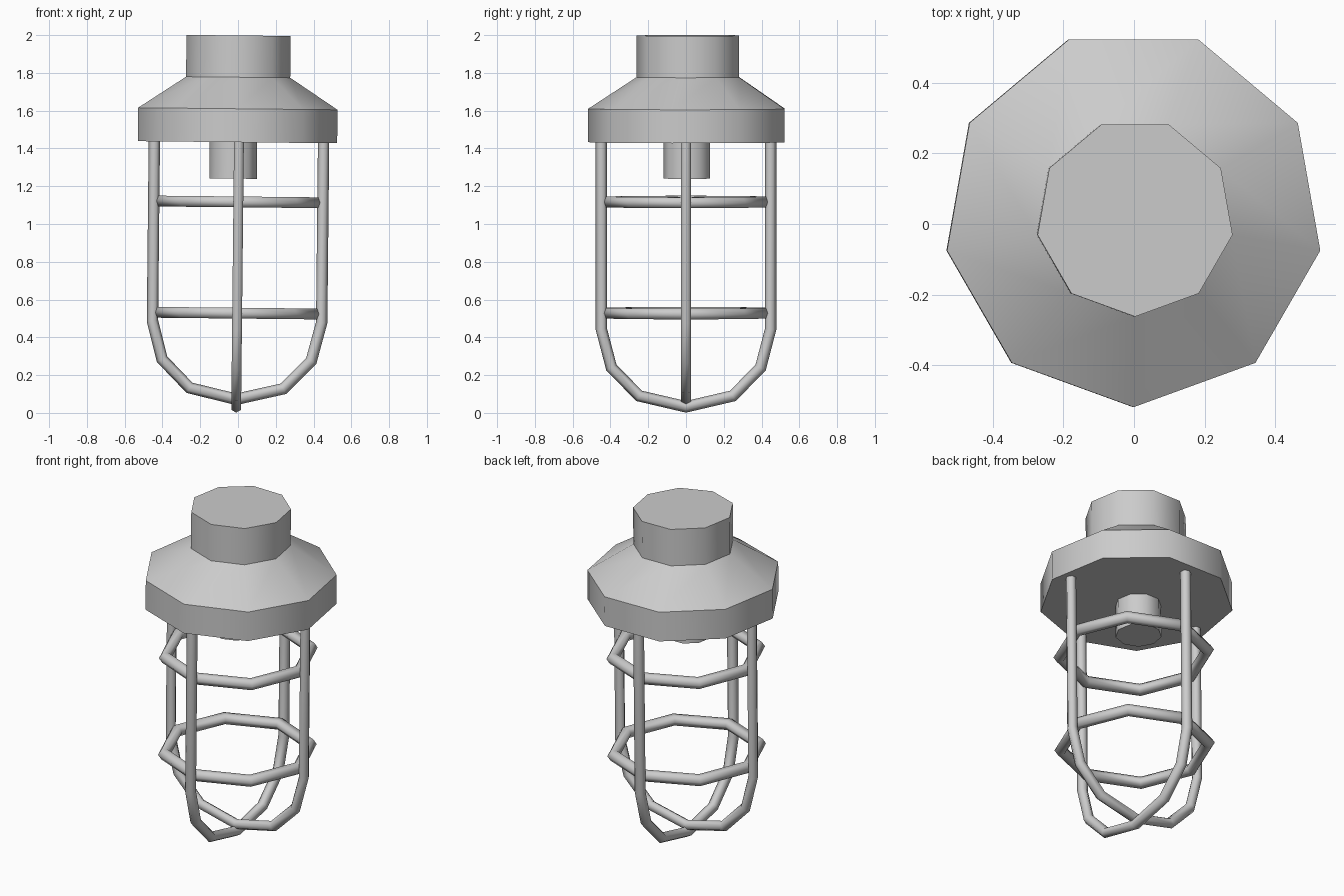
import bpy, bmesh, math
from mathutils import Vector, Matrix

if "Cube" in bpy.data.objects:
    bpy.data.objects.remove(bpy.data.objects["Cube"], do_unlink=True)

GREY = (0.6, 0.6, 0.6, 1.0)
metal = bpy.data.materials.new("grey_metal")
metal.use_nodes = True
metal.diffuse_color = GREY
metal.node_tree.nodes["Principled BSDF"].inputs["Base Color"].default_value = GREY

LEAN = math.radians(0.6)  # the whole lamp leans very slightly sideways


def finish(name, bm, pivot_z, smooth_angle):
    """Lean the mesh about a pivot height, then make it an object."""
    pivot = Vector((0, 0, pivot_z))
    bmesh.ops.rotate(bm, cent=pivot, matrix=Matrix.Rotation(LEAN, 3, "Y"), verts=bm.verts)
    bmesh.ops.recalc_face_normals(bm, faces=bm.faces)
    mesh = bpy.data.meshes.new(name)
    bm.to_mesh(mesh)
    bm.free()
    mesh.materials.append(metal)
    obj = bpy.data.objects.new(name, mesh)
    bpy.context.collection.objects.link(obj)
    bpy.ops.object.select_all(action="DESELECT")
    obj.select_set(True)
    bpy.context.view_layer.objects.active = obj
    bpy.ops.object.shade_smooth_by_angle(angle=math.radians(smooth_angle))
    return obj


def skin(bm, loops, closed=False):
    """Join successive vertex loops with quads; cap the ends if open."""
    pairs = list(zip(loops, loops[1:]))
    if closed:
        pairs.append((loops[-1], loops[0]))
    for a, b in pairs:
        n = len(a)
        for i in range(n):
            j = (i + 1) % n
            bm.faces.new((a[i], a[j], b[j], b[i]))
    if not closed:
        bm.faces.new(loops[0])
        bm.faces.new(loops[-1])


def lathe(name, profile, cx, cy, pivot_z, sides=9):
    """Stack of regular polygons with one corner toward the front."""
    bm = bmesh.new()
    loops = []
    for r, z in profile:
        angles = [-math.pi / 2 + math.tau * i / sides for i in range(sides)]
        loops.append([bm.verts.new((cx + r * math.cos(a), cy + r * math.sin(a), z)) for a in angles])
    skin(bm, loops)
    return finish(name, bm, pivot_z, 45)


def tube(name, path, normal, radius, closed=False, sides=6):
    """Sweep a hexagon along a planar path with mitred corners."""
    bm = bmesh.new()
    loops = []
    count = len(path)
    for i, p in enumerate(path):
        before = path[i - 1] if closed or i > 0 else None
        after = path[(i + 1) % count] if closed or i < count - 1 else None
        t_in = (p - before).normalized() if before is not None else (after - p).normalized()
        t_out = (after - p).normalized() if after is not None else t_in
        tangent = (t_in + t_out).normalized()
        side = normal.cross(tangent) / tangent.dot(t_in)
        ring = []
        for k in range(sides):
            a = math.tau * k / sides
            ring.append(bm.verts.new(p + radius * (side * math.cos(a) + normal * math.sin(a))))
        loops.append(ring)
    skin(bm, loops, closed)
    return finish(name, bm, 0.95, 65)


# Cap: rim, sloped shoulder and neck
lathe("cap", [(0.536, 1.433), (0.536, 1.61), (0.28, 1.777), (0.28, 1.998)], 0, 0.018, 1.7)

# Bulb socket under the cap
lathe("bulb_socket", [(0.128, 1.24), (0.128, 1.44)], -0.025, 0.008, 1.35)

# Two crossing guard arches, one resting on the other
half = [(0.448, 1.445), (0.448, 0.443), (0.395, 0.24), (0.248, 0.09)]
outline = [(-u, z) for u, z in half] + [(0, 0.032)] + [(u, z) for u, z in reversed(half)]
tube("guard_arch_front_back", [Vector((0, u, z)) for u, z in outline], Vector((1, 0, 0)), 0.03)
tube("guard_arch_sides", [Vector((u, 0, min(z + 0.04, 1.445))) for u, z in outline],
     Vector((0, 1, 0)), 0.03)

# Two octagonal guard rings
for label, z in (("lower", 0.528), ("upper", 1.117)):
    corners = [math.tau * i / 8 for i in range(8)]
    path = [Vector((0.408 * math.cos(a), 0.408 * math.sin(a), z)) for a in corners]
    tube("guard_ring_" + label, path, Vector((0, 0, 1)), 0.033, closed=True)
